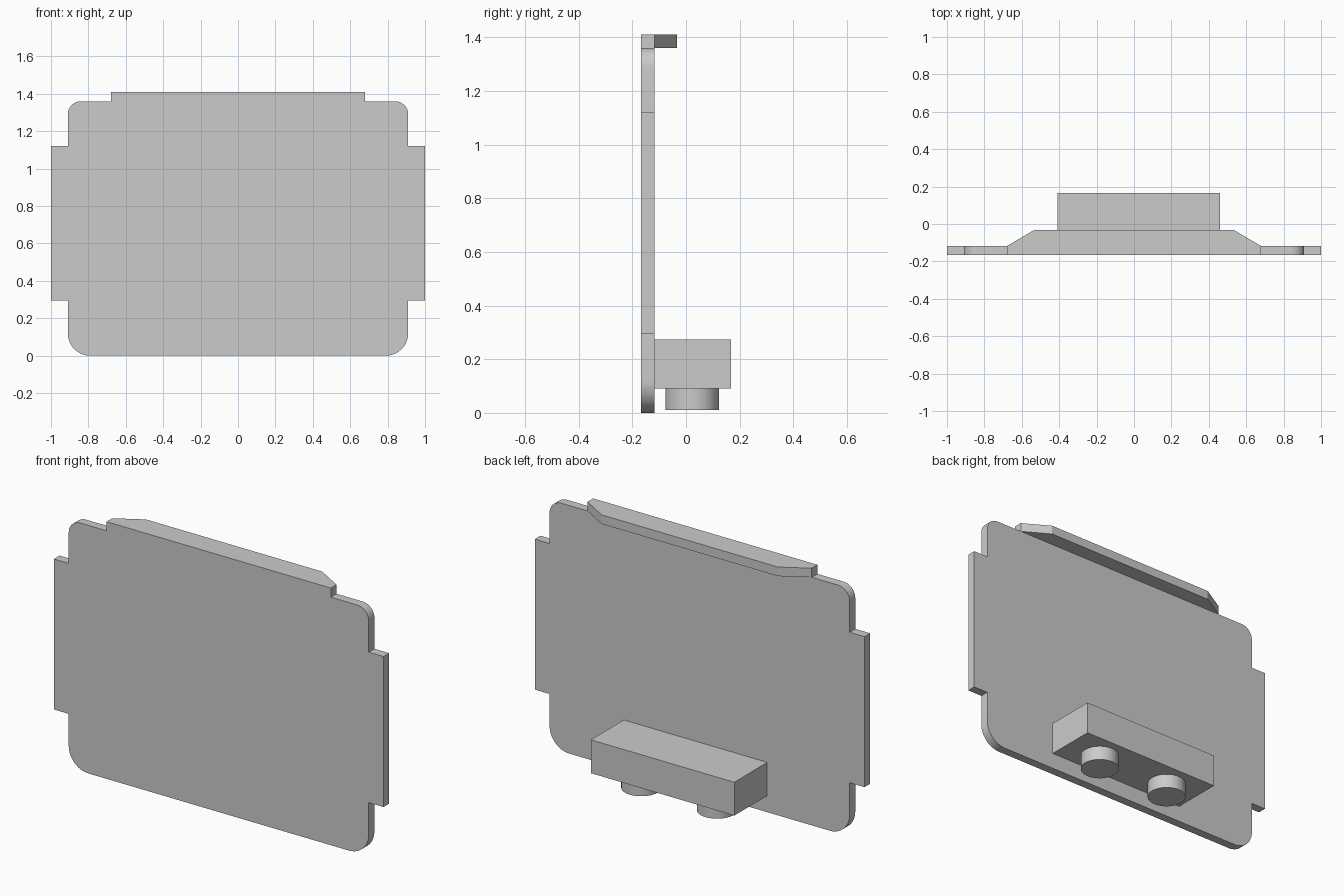
import bpy, bmesh
from math import sin, cos, pi, radians
from mathutils import Vector

cube = bpy.data.objects.get("Cube")
if cube:
    bpy.data.objects.remove(cube, do_unlink=True)

grey = bpy.data.materials.new("plain_grey")
grey.use_nodes = True
colour = (0.6, 0.6, 0.6, 1)
grey.diffuse_color = colour
grey.node_tree.nodes["Principled BSDF"].inputs["Base Color"].default_value = colour

FRONT, BACK = -0.167, -0.118      # panel faces
TOP, LIP_TOP = 1.36, 1.41


def prism(name, points, offset):
    """Extrude a flat outline of 3D points along offset."""
    bm = bmesh.new()
    face = bm.faces.new([bm.verts.new(p) for p in points])
    moved = bmesh.ops.extrude_face_region(bm, geom=[face])["geom"]
    bmesh.ops.translate(bm, vec=Vector(offset),
                        verts=[g for g in moved if isinstance(g, bmesh.types.BMVert)])
    bmesh.ops.recalc_face_normals(bm, faces=bm.faces)
    mesh = bpy.data.meshes.new(name)
    bm.to_mesh(mesh)
    bm.free()
    obj = bpy.data.objects.new(name, mesh)
    bpy.context.collection.objects.link(obj)
    mesh.materials.append(grey)
    bpy.ops.object.select_all(action="DESELECT")
    obj.select_set(True)
    bpy.context.view_layer.objects.active = obj
    bpy.ops.object.shade_smooth_by_angle(angle=radians(30))
    return obj


def arc(cx, cy, r, start, end, steps):
    return [(cx + r * cos(a), cy + r * sin(a))
            for a in (start + (end - start) * i / steps for i in range(steps + 1))]


# Panel: right half of the outline from bottom to top, then mirrored
side, low_r, high_r = 0.91, 0.12, 0.07
half = arc(side - low_r, low_r, low_r, -pi / 2, 0, 12)
half += [(side, 0.295), (1, 0.295), (1, 1.12), (side, 1.12)]
half += arc(side - high_r, TOP - high_r, high_r, 0, pi / 2, 10)
half += [(0.68, TOP), (0.68, LIP_TOP)]
outline = half + [(-x, z) for x, z in reversed(half)]
prism("panel", [(x, FRONT, z) for x, z in outline], (0, BACK - FRONT, 0))

# Tapered lip behind the top edge
lip = [(-0.68, BACK), (0.68, BACK), (0.535, -0.033), (-0.535, -0.033)]
prism("top_lip", [(x, y, TOP) for x, y in lip], (0, 0, LIP_TOP - TOP))

# Block on the back, with two round pegs beneath it
block = [(-0.41, BACK), (0.46, BACK), (0.46, 0.167), (-0.41, 0.167)]
prism("back_block", [(x, y, 0.09) for x, y in block], (0, 0, 0.183))
for name, x in (("left_peg", 0.255), ("right_peg", -0.205)):
    ring = arc(x, 0.023, 0.1, 0, 2 * pi, 40)[:-1]
    prism(name, [(px, py, 0.01) for px, py in ring], (0, 0, 0.08))
